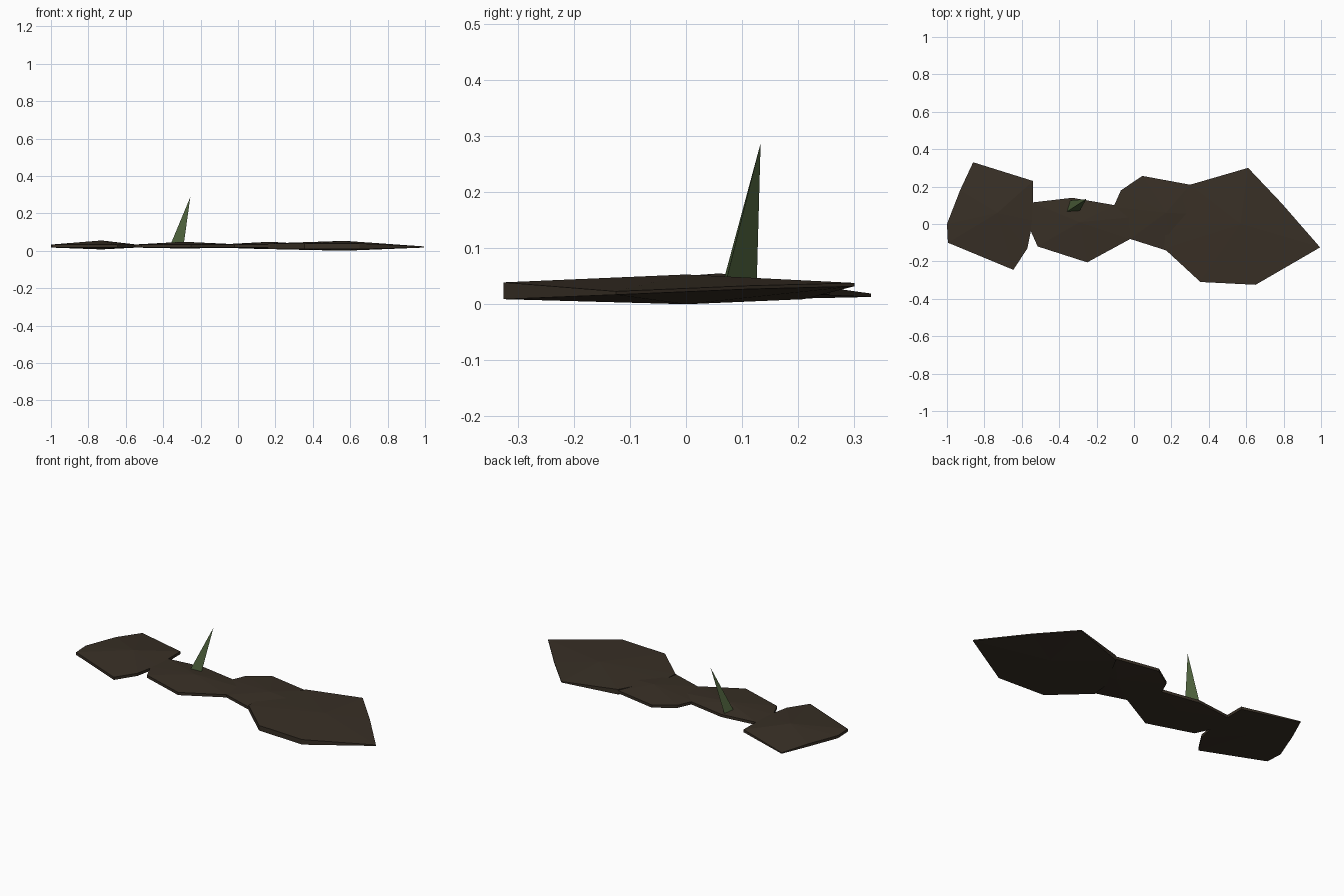
import bpy
import bmesh

cube = bpy.data.objects.get("Cube")
if cube:
    bpy.data.objects.remove(cube, do_unlink=True)


def material(name, rgb):
    mat = bpy.data.materials.new(name)
    mat.use_nodes = True
    mat.diffuse_color = (*rgb, 1)
    mat.node_tree.nodes["Principled BSDF"].inputs["Base Color"].default_value = (*rgb, 1)
    return mat


soil = material("dark soil", (0.040, 0.029, 0.019))
grass = material("grass green", (0.072, 0.115, 0.043))


def finish(name, bm, mat):
    bmesh.ops.recalc_face_normals(bm, faces=bm.faces[:])
    mesh = bpy.data.meshes.new(name)
    bm.to_mesh(mesh)
    bm.free()
    mesh.materials.append(mat)
    obj = bpy.data.objects.new(name, mesh)
    bpy.context.collection.objects.link(obj)


def patch(name, outline, peak, top, bottom, rim=(0.017, 0.033)):
    """Thin slab with a low fan-shaped dome above and below its rim.
    A third outline value pinches the rim to a sharp edge at that height."""
    bm = bmesh.new()
    upper, lower = [], []
    for x, y, *pinch in outline:
        low, high = (pinch[0] - 0.003, pinch[0] + 0.003) if pinch else rim
        lower.append(bm.verts.new((x, y, low)))
        upper.append(bm.verts.new((x, y, high)))
    crown = bm.verts.new((*peak, top))
    belly = bm.verts.new((*peak, bottom))
    for i in range(len(outline)):
        a, b = i - 1, i
        bm.faces.new((upper[a], upper[b], crown))
        bm.faces.new((lower[b], lower[a], belly))
        bm.faces.new((lower[a], lower[b], upper[b], upper[a]))
    finish(name, bm, soil)


# Overlapping earth patches from right to left
patch("end_patch",
      [(-1, 0), (-0.93, 0.18), (-0.86, 0.33, 0.016), (-0.54, 0.23), (-0.54, 0.02),
       (-0.57, -0.13), (-0.645, -0.245), (-0.995, -0.10)],
      (-0.73, 0.06), 0.055, 0.007)
patch("grass_patch",
      [(-0.545, 0.115), (-0.33, 0.14), (-0.10, 0.10), (0.03, 0.04), (-0.02, -0.08),
       (-0.25, -0.205), (-0.515, -0.12), (-0.56, -0.02)],
      (-0.29, 0.01), 0.048, 0.012)
patch("middle_patch",
      [(-0.11, 0.09), (-0.07, 0.18), (0.045, 0.257), (0.30, 0.21), (0.42, 0.05),
       (0.20, -0.15), (-0.02, -0.08)],
      (0.17, 0.06), 0.048, 0.008)
patch("large_patch",
      [(0.30, 0.21), (0.61, 0.30, 0.035), (0.79, 0.11, 0.030), (0.995, -0.125, 0.02),
       (0.65, -0.325), (0.355, -0.31), (0.16, -0.13), (0.17, -0.03)],
      (0.57, 0.0), 0.053, 0.0, (0.009, 0.039))

# Three-sided grass blade leaning towards its tip
bm = bmesh.new()
base = [bm.verts.new((x, y, 0.035)) for x, y in
        [(-0.36, 0.065), (-0.29, 0.07), (-0.34, 0.126)]]
tip = bm.verts.new((-0.255, 0.133, 0.287))
bm.faces.new(base)
for i in range(3):
    bm.faces.new((base[i - 1], base[i], tip))
finish("grass_blade", bm, grass)
